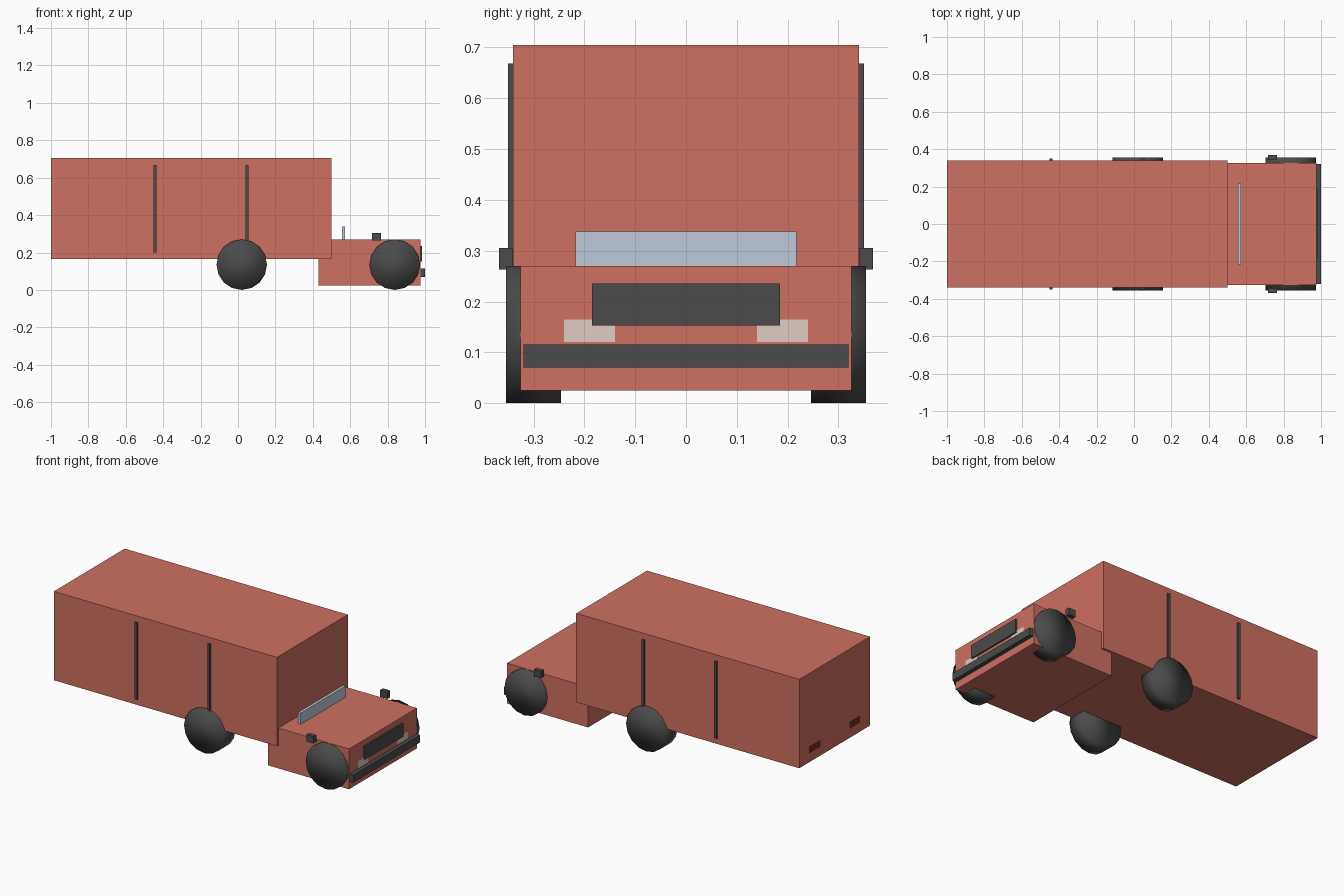
import bpy
import math

if "Cube" in bpy.data.objects:
    bpy.data.objects.remove(bpy.data.objects["Cube"])


def material(name, r, g, b):
    m = bpy.data.materials.new(name)
    m.diffuse_color = (r, g, b, 1)
    m.use_nodes = True
    m.node_tree.nodes["Principled BSDF"].inputs["Base Color"].default_value = m.diffuse_color
    return m


RED = material("body_red", 0.62, 0.16, 0.12)
DARK = material("dark_trim", 0.07, 0.07, 0.07)
GLASS = material("glass", 0.52, 0.60, 0.70)
LAMP = material("lamp", 0.75, 0.6, 0.55)
TAIL = material("tail_red", 0.2, 0.02, 0.02)


def box(name, mat, x, y, z):
    """Box from (min, max) ranges on each axis."""
    ranges = (x, y, z)
    bpy.ops.mesh.primitive_cube_add(size=1, location=[(a + b) / 2 for a, b in ranges])
    ob = bpy.context.object
    ob.name = name
    ob.scale = [b - a for a, b in ranges]
    bpy.ops.object.transform_apply(location=False, rotation=False, scale=True)
    ob.data.materials.append(mat)
    return ob


def box_pair(name, mat, x, y, z):
    """Box on both sides of the truck."""
    box(name + "_left", mat, x, y, z)
    box(name + "_right", mat, x, (-y[1], -y[0]), z)


# Body
box("cargo_box", RED, (-1.0, 0.5), (-0.34, 0.34), (0.165, 0.705))
box("cab", RED, (0.43, 0.975), (-0.326, 0.326), (0.025, 0.27))

# Cab fittings
box("windshield", GLASS, (0.555, 0.572), (-0.217, 0.217), (0.26, 0.338))
box("grille", DARK, (0.965, 0.984), (-0.185, 0.185), (0.153, 0.235))
box("bumper", DARK, (0.965, 1.0), (-0.32, 0.32), (0.07, 0.115))
box_pair("headlight", LAMP, (0.96, 0.976), (0.14, 0.24), (0.12, 0.165))
box_pair("mirror", DARK, (0.717, 0.765), (0.341, 0.368), (0.263, 0.305))

# Cargo box fittings
box_pair("tail_light", TAIL, (-1.001, -0.99), (0.14, 0.24), (0.22, 0.26))
for i, x in enumerate((-0.443, 0.047)):
    box_pair(f"side_strip_{i + 1}", DARK, (x - 0.008, x + 0.008), (0.335, 0.35), (0.2, 0.668))

# Wheels: soft-shaded discs
for axle, x in (("rear", 0.02), ("front", 0.838)):
    for side, s in (("left", 1), ("right", -1)):
        bpy.ops.mesh.primitive_cylinder_add(
            vertices=16, radius=0.135, depth=0.109,
            location=(x, s * 0.3, 0.135), rotation=(math.pi / 2, 0, 0))
        wheel = bpy.context.object
        wheel.name = f"{axle}_wheel_{side}"
        wheel.data.materials.append(DARK)
        bpy.ops.object.shade_smooth()
